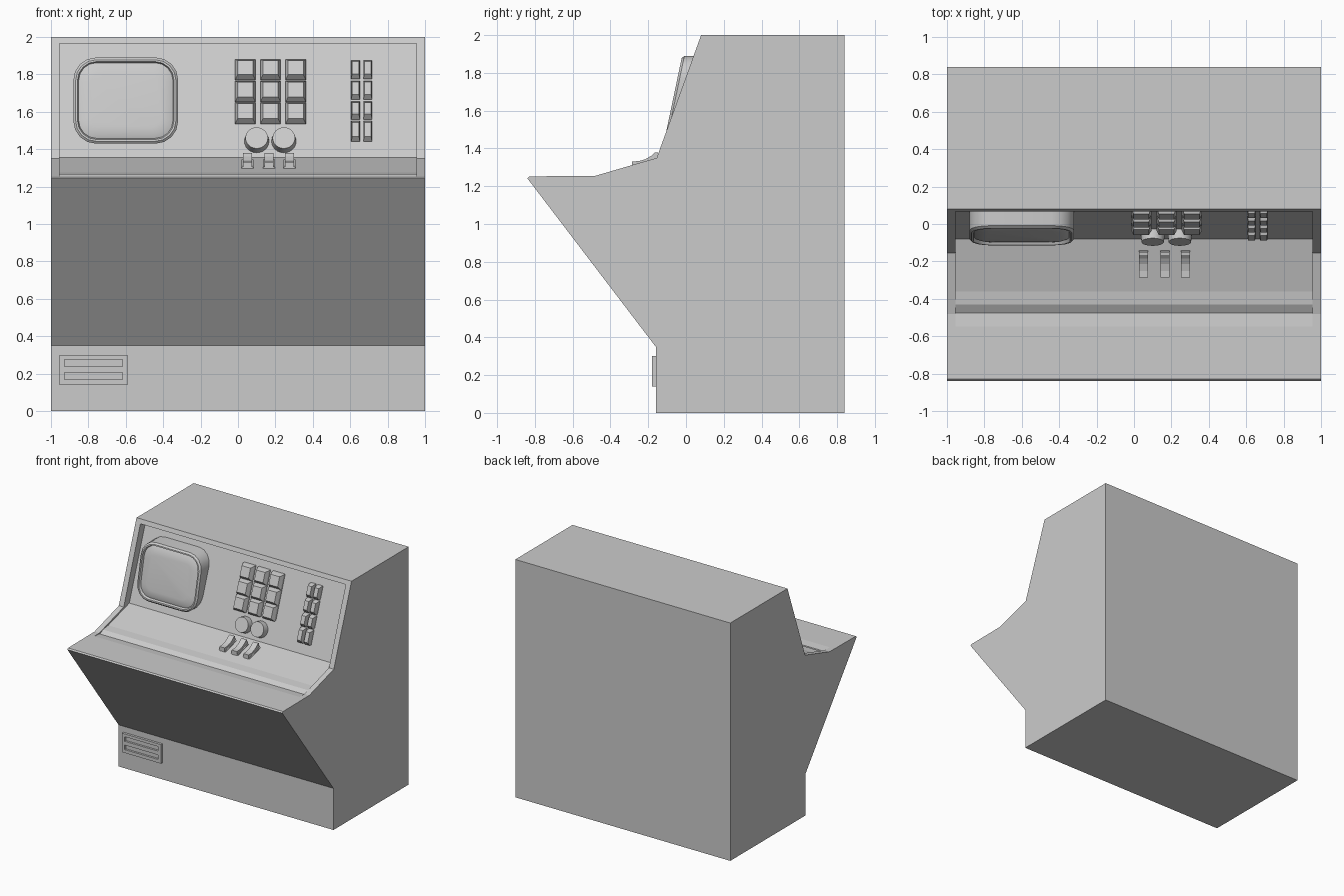
import bpy, bmesh, math
from mathutils import Matrix

if "Cube" in bpy.data.objects:
    bpy.data.objects.remove(bpy.data.objects["Cube"])


def finish(bm, name):
    bmesh.ops.recalc_face_normals(bm, faces=bm.faces)
    me = bpy.data.meshes.new(name)
    bm.to_mesh(me)
    bm.free()
    ob = bpy.data.objects.new(name, me)
    bpy.context.collection.objects.link(ob)
    return ob


def loft(rings, name):
    """Skin a list of equal-length closed rings and cap both ends."""
    bm = bmesh.new()
    vs = [[bm.verts.new(p) for p in r] for r in rings]
    n = len(rings[0])
    for a, b in zip(vs, vs[1:]):
        for i in range(n):
            bm.faces.new((a[i], a[(i + 1) % n], b[(i + 1) % n], b[i]))
    bm.faces.new(vs[0])
    bm.faces.new(vs[-1])
    return finish(bm, name)


def prism(profile, x0, x1, name):
    """Extrude a (y, z) side profile along x."""
    return loft([[(x, y, z) for y, z in profile] for x in (x0, x1)], name)


def box(x0, x1, y0, y1, z0, z1, name):
    return prism([(y0, z0), (y1, z0), (y1, z1), (y0, z1)], x0, x1, name)


def cut(target, cutter):
    m = target.modifiers.new("cut", 'BOOLEAN')
    m.operation, m.solver, m.object = 'DIFFERENCE', 'EXACT', cutter
    cutter.hide_render = True
    cutter.hide_viewport = True
    bpy.context.view_layer.objects.active = target
    cutter.hide_viewport = False
    bpy.ops.object.modifier_apply(modifier=m.name)
    bpy.data.objects.remove(cutter)


def panel_y(z):
    """Depth of the recessed instrument panel at height z."""
    return -0.08 + (z - 1.355) * 0.361


def smooth(ob, angle=30):
    bpy.ops.object.select_all(action='DESELECT')
    ob.select_set(True)
    bpy.context.view_layer.objects.active = ob
    bpy.ops.object.shade_smooth_by_angle(angle=math.radians(angle))


# Cabinet with a recessed instrument panel and desk slope
body = prism([(-0.16, 0), (0.84, 0), (0.84, 2), (0.08, 2), (-0.155, 1.35),
              (-0.48, 1.255), (-0.83, 1.252), (-0.84, 1.242), (-0.16, 0.35)],
             -1, 1, "cabinet")
cut(body, prism([(0.14, 1.965), (-0.08, 1.355), (-0.36, 1.275), (-0.43, 1.266),
                 (-0.475, 1.24), (-0.476, 1.247), (-0.6, 1.26), (-0.6, 1.965)],
                -0.955, 0.955, "panel_cutter"))


# Monitor: rounded rectangle housing, bezel and sunken glass
def rounded(inset, r, depth_at, n=4):
    x0, x1, z0, z1 = -0.88 + inset, -0.32 - inset, 1.43 + inset, 1.89 - inset
    pts = []
    for k, (cx, cz) in enumerate(((x1 - r, z1 - r), (x0 + r, z1 - r),
                                  (x0 + r, z0 + r), (x1 - r, z0 + r))):
        for i in range(n + 1):
            a = math.pi / 2 * (k + i / n)
            x, z = cx + r * math.cos(a), cz + r * math.sin(a)
            pts.append((x, depth_at(z), z))
    return pts


def screen_y(offset):
    return lambda z: -0.115 + (z - 1.44) * 0.21 + offset


monitor = loft([rounded(0, 0.12, lambda z: panel_y(z) + 0.01),
                rounded(0, 0.12, screen_y(0.012)),
                rounded(0.012, 0.11, screen_y(0)),
                rounded(0.022, 0.10, screen_y(0)),
                rounded(0.028, 0.095, screen_y(0.018)),
                rounded(0.05, 0.08, screen_y(0.008)),
                rounded(0.09, 0.05, screen_y(0.003))], "monitor")
smooth(monitor)


# Keys: wedge caps with a sloping lower edge
def key(x0, x1, z0, z1, depth, name):
    def ring(a, b, c, d, off):
        return [(x, panel_y(z) - off, z) for x, z in ((a, c), (b, c), (b, d), (a, d))]
    m = (x1 - x0) * 0.12
    loft([ring(x0, x1, z0, z1, -0.01), ring(x0, x1, z0, z1, 0.02),
          ring(x0 + m, x1 - m, z0 + 0.028, z1 - 0.006, depth)], name)


for r, (z0, z1) in enumerate(((1.77, 1.88), (1.652, 1.765), (1.535, 1.65))):
    for c in range(3):
        x = -0.015 + 0.135 * c
        key(x, x + 0.108, z0, z1, 0.055, f"key_{r}_{c}")

for r, (z0, z1) in enumerate(((1.775, 1.875), (1.665, 1.765), (1.56, 1.655), (1.44, 1.55))):
    for c, x in enumerate((0.605, 0.67)):
        key(x, x + 0.047, z0, z1, 0.05, f"small_key_{r}_{c}")

# Round dials
for i, x in enumerate((0.10, 0.245)):
    bm = bmesh.new()
    rot = Matrix.Rotation(math.radians(70), 4, 'X')
    bmesh.ops.create_cone(bm, cap_ends=True, segments=24, radius1=0.067, radius2=0.06,
                          depth=0.06, matrix=Matrix.Translation((x, -0.068, 1.45)) @ rot)
    smooth(finish(bm, f"dial_{i}"))

# Curved switches on the sloping shelf
for i, x in enumerate((0.052, 0.165, 0.275)):
    prism([(-0.14, 1.33), (-0.15, 1.38), (-0.165, 1.378), (-0.185, 1.36), (-0.215, 1.343),
           (-0.25, 1.333), (-0.285, 1.331), (-0.285, 1.28)],
          x - 0.024, x + 0.024, f"switch_{i}")
    prism([(-0.14, 1.32), (-0.14, 1.345), (-0.165, 1.337), (-0.28, 1.304), (-0.28, 1.28)],
          x - 0.032, x + 0.032, f"switch_base_{i}")

# Vent plate with two slots
vent = box(-0.955, -0.59, -0.18, -0.155, 0.14, 0.30, "vent")
for z0 in (0.168, 0.238):
    cut(vent, box(-0.928, -0.617, -0.2, -0.163, z0, z0 + 0.038, "slot_cutter"))
